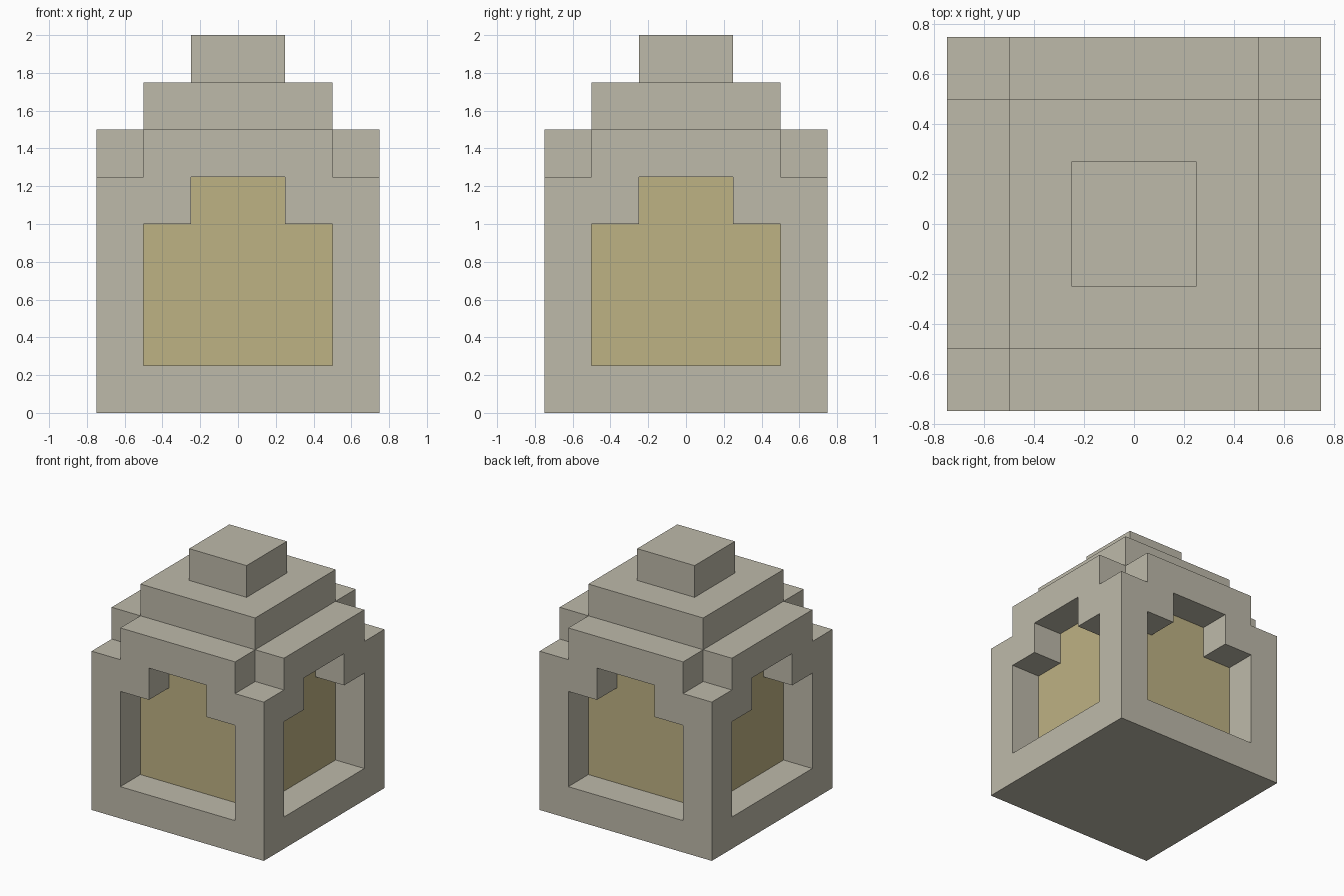
import bpy, bmesh
from math import pi
from mathutils import Matrix

cube = bpy.data.objects.get("Cube")
if cube:
    bpy.data.objects.remove(cube, do_unlink=True)

U = 0.25  # one block step; every part sits on this module


def material(name, rgb):
    m = bpy.data.materials.new(name)
    m.use_nodes = True
    m.diffuse_color = (*rgb, 1)
    bsdf = m.node_tree.nodes["Principled BSDF"]
    bsdf.inputs["Base Color"].default_value = (*rgb, 1)
    bsdf.inputs["Roughness"].default_value = 0.9
    return m


stone = material("warm grey stone", (0.515, 0.491, 0.402))
glow = material("pale amber pane", (0.515, 0.445, 0.230))


def prism(name, outline, y0, y1, mat, turn=0):
    """Extrude an x-z outline (in steps) from y0 to y1, then turn it about z."""
    bm = bmesh.new()
    face = bm.faces.new([bm.verts.new((x * U, y0 * U, z * U)) for x, z in outline])
    ext = bmesh.ops.extrude_face_region(bm, geom=[face])["geom"]
    moved = [v for v in ext if isinstance(v, bmesh.types.BMVert)]
    bmesh.ops.translate(bm, verts=moved, vec=(0, (y1 - y0) * U, 0))
    bmesh.ops.rotate(bm, verts=bm.verts, matrix=Matrix.Rotation(turn * pi / 2, 3, "Z"))
    bmesh.ops.recalc_face_normals(bm, faces=bm.faces)
    mesh = bpy.data.meshes.new(name)
    bm.to_mesh(mesh)
    bm.free()
    mesh.materials.append(mat)
    obj = bpy.data.objects.new(name, mesh)
    bpy.context.collection.objects.link(obj)
    return obj


def rect(x0, x1, z0, z1):
    return [(x0, z0), (x1, z0), (x1, z1), (x0, z1)]


def block(name, half, z0, z1, mat):
    return prism(name, rect(-half, half, z0, z1), -half, half, mat)


# Centred blocks: foot, glowing core, stepped roof and cap
block("base", 3, 0, 1, stone)
block("window_core", 2, 1, 5, glow)
block("roof_tier", 2, 5, 7, stone)
block("roof_cap", 1, 7, 8, stone)

# Stepped lintel over each window; its ends leave the roof corners notched
arch = [(-2, 4), (-1, 4), (-1, 5), (1, 5), (1, 4), (2, 4), (2, 6), (-2, 6)]
for i, side in enumerate(("front", "left", "back", "right")):
    prism(side + "_lintel", arch, -3, -2, stone, i)

# Corner posts
for i, corner in enumerate(("front_left", "back_left", "back_right", "front_right")):
    prism(corner + "_post", rect(2, 3, 1, 5), -3, -2, stone, i)
